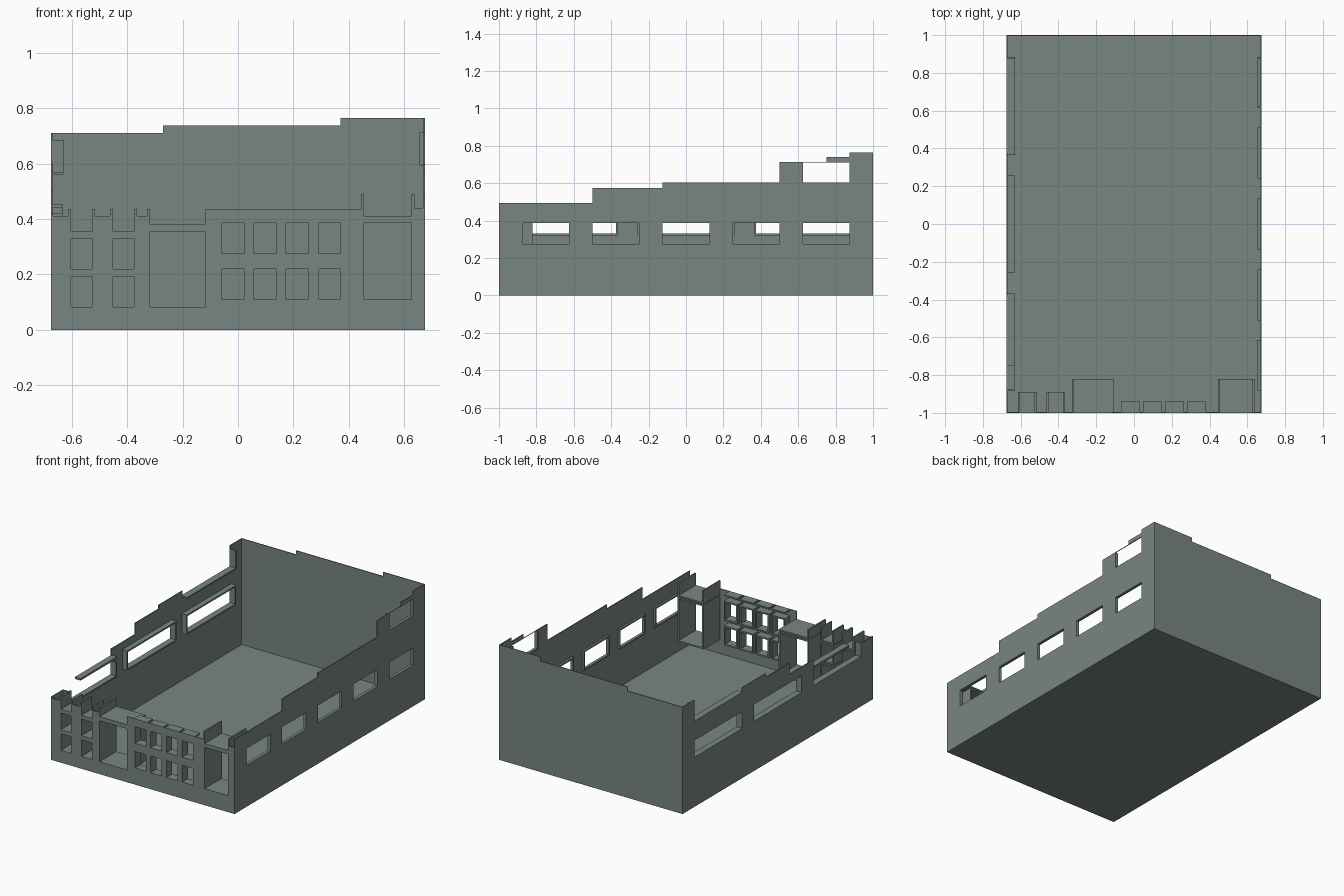
import bpy, bmesh

if "Cube" in bpy.data.objects:
    bpy.data.objects.remove(bpy.data.objects["Cube"])

X, Y, T, B = 0.675, 1.0, 0.006, 0.01   # half width, half length, wall and board thickness

plaster = bpy.data.materials.new("grey_green_plaster")
plaster.diffuse_color = (0.19, 0.24, 0.22, 1)
plaster.use_nodes = True
plaster.node_tree.nodes["Principled BSDF"].inputs["Base Color"].default_value = plaster.diffuse_color

# Each side maps (along wall, depth inward, height) to world space
SIDES = {
    "front": lambda u, d, z: (u, -Y + d, z),
    "back": lambda u, d, z: (u, Y - d, z),
    "left": lambda u, d, z: (-X + d, u, z),
    "right": lambda u, d, z: (X - d, u, z),
}


def finish(name, bm):
    bmesh.ops.recalc_face_normals(bm, faces=bm.faces)
    me = bpy.data.meshes.new(name)
    bm.to_mesh(me)
    bm.free()
    me.materials.append(plaster)
    ob = bpy.data.objects.new(name, me)
    bpy.context.collection.objects.link(ob)


def wall(side, steps, holes=()):
    """Thin wall with a stepped top: steps are (start, end, height)."""
    f = SIDES[side]
    us = sorted({v for s in steps for v in s[:2]} | {v for h in holes for v in h[:2]})
    zs = sorted({0.0} | {s[2] for s in steps} | {v for h in holes for v in h[2:4]})

    def solid(i, j):
        if not (0 <= i < len(us) - 1 and 0 <= j < len(zs) - 1):
            return False
        u, z = (us[i] + us[i + 1]) / 2, (zs[j] + zs[j + 1]) / 2
        if any(a < u < b and c < z < d for a, b, c, d in holes):
            return False
        return any(a < u < b and z < h for a, b, h in steps)

    bm = bmesh.new()
    cache = {}

    def v(i, j, k):
        if (i, j, k) not in cache:
            cache[i, j, k] = bm.verts.new(f(us[i], k * T, zs[j]))
        return cache[i, j, k]

    for i in range(len(us) - 1):
        for j in range(len(zs) - 1):
            if not solid(i, j):
                continue
            c = [(i, j), (i + 1, j), (i + 1, j + 1), (i, j + 1)]
            for k in (0, 1):
                bm.faces.new([v(*p, k) for p in c])
            for n, (di, dj) in enumerate([(0, -1), (1, 0), (0, 1), (-1, 0)]):
                if not solid(i + di, j + dj):
                    p, q = c[n], c[(n + 1) % 4]
                    bm.faces.new([v(*p, 0), v(*q, 0), v(*q, 1), v(*p, 1)])
    finish(side + "_wall", bm)


def boards(name, side, items):
    """Boxes given as (u0, u1, z0, z1, d0, d1) on one side."""
    f = SIDES[side]
    bm = bmesh.new()
    for u0, u1, z0, z1, d0, d1 in items:
        vs = [bm.verts.new(f(u, d, z)) for d in (d0, d1)
              for u, z in ((u0, z0), (u1, z0), (u1, z1), (u0, z1))]
        for q in ((0, 1, 2, 3), (4, 5, 6, 7), (0, 1, 5, 4), (1, 2, 6, 5), (2, 3, 7, 6), (3, 0, 4, 7)):
            bm.faces.new([vs[n] for n in q])
    finish(name, bm)


def reveal(h, depth, parts="LRBT"):
    """Boards lining an opening, running inward from the wall."""
    a, b, c, d = h
    sides = {"L": (a - B, a, c, d), "R": (b, b + B, c, d),
             "B": (a - B, b + B, c - B, c), "T": (a - B, b + B, d, d + B)}
    return [sides[p] + (T, depth) for p in parts]


# Floor
bm = bmesh.new()
bmesh.ops.create_cube(bm, size=1)
for p in bm.verts:
    p.co = (p.co.x * 2 * X, p.co.y * 2 * Y, (p.co.z + 0.5) * T)
finish("floor", bm)

# Front wall with two doorways and two window groups
pair = [(-0.603, -0.527), (-0.452, -0.375)]
quad = [(-0.058 + 0.116 * i, 0.022 + 0.116 * i) for i in range(4)]
doors = [(-0.318, -0.118, 0.082, 0.355), (0.455, 0.627, 0.11, 0.385)]
pair_holes = [(a, b, c, d) for a, b in pair for c, d in ((0.082, 0.193), (0.22, 0.33))]
quad_holes = [(a, b, c, d) for a, b in quad for c, d in ((0.11, 0.22), (0.275, 0.385))]
open_tops = [(a, b, 0.355, 0.5) for a, b in pair]
wall("front", [(-X, -0.318, 0.41), (-0.318, -0.118, 0.382), (-0.118, 0.455, 0.437),
               (0.455, 0.627, 0.41), (0.627, X, 0.44)],
     doors + pair_holes + quad_holes + open_tops)
boards("door_reveals", "front", [r for h in doors for r in reveal(h, 0.18)])
boards("small_window_reveals", "front", [r for h in quad_holes for r in reveal(h, 0.06)])
boards("left_window_reveals", "front", [r for h in pair_holes for r in reveal(h, 0.11)])

# Broken upper openings above the front wall
tops = [r for a, b in pair for r in reveal((a, b, 0.355, 0.437), 0.11, "LRB")]
tops += [(u, u + B, 0.41, 0.437, 0, T) for a, b in pair for u in (a - B, b)]
tops += [(a - B, b + B, 0.427, 0.437, T, 0.06) for a, b in quad]
tops += [(-0.328, -0.108, 0.372, 0.382, T, 0.18), (-0.328, -0.318, 0.382, 0.437, 0, 0.18),
         (0.445, 0.637, 0.4, 0.41, T, 0.18), (0.445, 0.455, 0.41, 0.49, 0, 0.18),
         (0.627, 0.637, 0.41, 0.49, 0, 0.18)]
boards("broken_front_reveals", "front", tops)

# Back wall
wall("back", [(-X, -0.27, 0.71), (-0.27, 0.37, 0.737), (0.37, X, 0.765)])

# Right wall with five windows and one upper window
right = [(-0.875 + 0.375 * i, -0.625 + 0.375 * i, 0.275, 0.388) for i in range(5)]
upper = (0.625, 0.875, 0.603, 0.712)
wall("right", [(-Y, -0.5, 0.495), (-0.5, -0.125, 0.575), (-0.125, 0.5, 0.603),
               (0.5, 0.75, 0.713), (0.75, 0.875, 0.74), (0.875, Y, 0.765)], right + [upper])
boards("right_window_reveals", "right",
       [r for h in right for r in reveal(h, 0.02)] + reveal(upper, 0.02, "LRB"))

# Left wall with three wide windows, the front one broken open
left = [(0.375, 0.875, 0.33, 0.442), (-0.25, 0.25, 0.33, 0.442)]
wall("left", [(-Y, -0.875, 0.42), (-0.875, -0.375, 0.33), (-0.375, -0.125, 0.5),
              (-0.125, 0.125, 0.575), (0.125, 0.375, 0.6), (0.375, 0.875, 0.57),
              (0.875, Y, 0.71)], left)
rest = [r for h in left for r in reveal(h, 0.042)]
rest += reveal((-0.875, -0.375, 0.33, 0.42), 0.042, "LRB")
rest += [(-0.75, -0.365, 0.442, 0.455, 0, 0.042)]
rest += reveal((0.375, 0.875, 0.57, 0.685), 0.045, "RB")
boards("left_wide_window_reveals", "left", rest)
